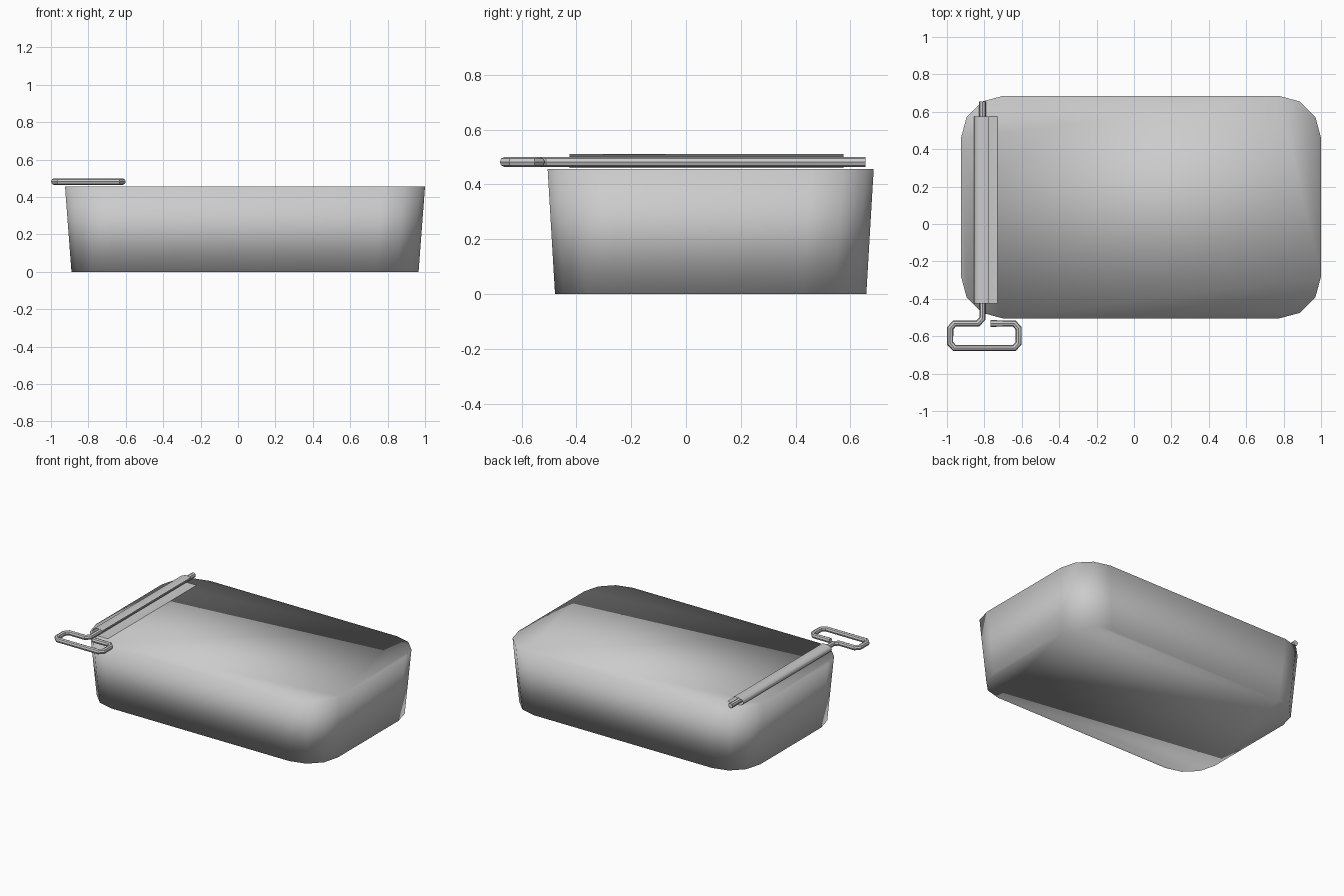
import bpy, bmesh
from math import sin, cos, pi

cube = bpy.data.objects.get("Cube")
if cube:
    bpy.data.objects.remove(cube, do_unlink=True)

metal = bpy.data.materials.new("tin_grey")
metal.use_nodes = True
GREY = (0.6, 0.6, 0.6, 1)
metal.diffuse_color = GREY
metal.node_tree.nodes["Principled BSDF"].inputs["Base Color"].default_value = GREY


def add_object(name, data):
    ob = bpy.data.objects.new(name, data)
    bpy.context.collection.objects.link(ob)
    data.materials.append(metal)
    return ob


def mesh_object(name, bm):
    mesh = bpy.data.meshes.new(name)
    for f in bm.faces:
        f.smooth = True
    bm.to_mesh(mesh)
    bm.free()
    return add_object(name, mesh)


def rounded_outline(half_x, half_y, radius, steps=3):
    """Counter-clockwise rounded rectangle around the can centre."""
    points = []
    for i, (sx, sy) in enumerate([(1, 1), (-1, 1), (-1, -1), (1, -1)]):
        for k in range(steps + 1):
            a = (i + k / steps) * pi / 2
            points.append((sx * (half_x - radius) + radius * cos(a),
                           sy * (half_y - radius) + radius * sin(a)))
    return points


# Can body: tapered rounded box, softly shaded across lid and walls
CX, CY, LID = 0.0375, 0.09, 0.457
bm = bmesh.new()
lower, upper = [
    [bm.verts.new((CX + x, CY + y, z)) for x, y in rounded_outline(hx, hy, 0.225)]
    for hx, hy, z in [(0.928, 0.568, 0), (0.9625, 0.595, LID)]]
bm.faces.new(upper)
bm.faces.new(lower[::-1])
n = len(lower)
for i in range(n):
    j = (i + 1) % n
    bm.faces.new((lower[i], lower[j], upper[j], upper[i]))
mesh_object("can_body", bm)

# Curled lid strip, open towards the middle of the can
curl = [(-0.73, 0.46), (-0.825, 0.46), (-0.847, 0.468), (-0.855, 0.483),
        (-0.845, 0.5), (-0.81, 0.511), (-0.775, 0.503)]
bm = bmesh.new()
front, back = [[bm.verts.new((x, y, z)) for x, z in curl] for y in (-0.425, 0.575)]
for i in range(len(curl) - 1):
    bm.faces.new((front[i], front[i + 1], back[i + 1], back[i]))
mesh_object("curled_lid_strip", bm)

# Opening key: one bent wire with a rod and a rectangular loop handle
wire = [(-0.81, 0.655), (-0.81, -0.505), (-0.835, -0.532), (-0.96, -0.532),
        (-0.983, -0.558), (-0.983, -0.638), (-0.96, -0.663), (-0.64, -0.663),
        (-0.617, -0.638), (-0.617, -0.558), (-0.64, -0.532), (-0.768, -0.532)]
curve = bpy.data.curves.new("opening_key", "CURVE")
curve.dimensions = "3D"
curve.bevel_depth = 0.0178
curve.bevel_resolution = 2
curve.use_fill_caps = True
spline = curve.splines.new("POLY")
spline.points.add(len(wire) - 1)
for p, (x, y) in zip(spline.points, wire):
    p.co = (x, y, 0.482, 1)
spline.use_smooth = True
key = add_object("opening_key", curve)
bpy.ops.object.select_all(action="DESELECT")
key.select_set(True)
bpy.context.view_layer.objects.active = key
bpy.ops.object.convert(target="MESH")
bpy.ops.object.shade_smooth_by_angle()
